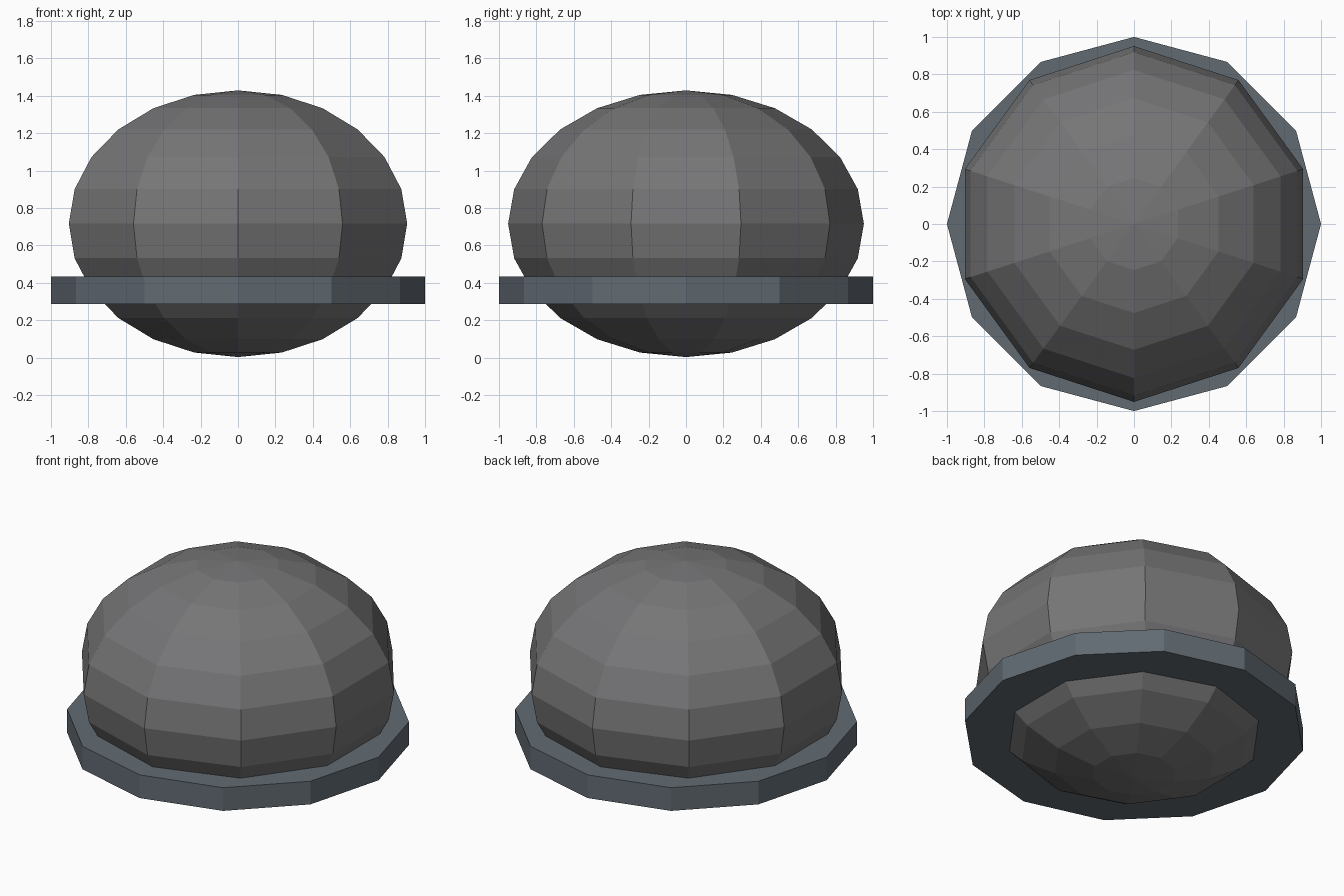
import bpy, bmesh
from math import sin, cos, pi

if "Cube" in bpy.data.objects:
    bpy.data.objects.remove(bpy.data.objects["Cube"])


def material(name, rgb):
    mat = bpy.data.materials.new(name)
    mat.diffuse_color = (*rgb, 1)
    mat.use_nodes = True
    mat.node_tree.nodes["Principled BSDF"].inputs["Base Color"].default_value = mat.diffuse_color
    return mat


def add_object(name, bm, mat):
    bmesh.ops.recalc_face_normals(bm, faces=bm.faces)
    mesh = bpy.data.meshes.new(name)
    bm.to_mesh(mesh)
    bm.free()
    mesh.materials.append(mat)
    obj = bpy.data.objects.new(name, mesh)
    bpy.context.collection.objects.link(obj)
    return obj


def lathe(name, profile, sides, mat):
    """Revolve (radius, z) points round z, with a corner on the +y axis."""
    bm = bmesh.new()
    rings = []
    for r, z in profile:
        if r < 1e-6:
            rings.append([bm.verts.new((0, 0, z))] * sides)
        else:
            rings.append([bm.verts.new((r * cos(pi / 2 + 2 * pi * i / sides),
                                        r * sin(pi / 2 + 2 * pi * i / sides), z))
                          for i in range(sides)])
    for low, high in zip(rings, rings[1:]):
        for i in range(sides):
            j = (i + 1) % sides
            corners = dict.fromkeys((low[i], low[j], high[j], high[i]))
            bm.faces.new(list(corners))
    return add_object(name, bm, mat)


dome_grey = material("dome_grey", (0.18, 0.18, 0.185))
rim_blue_grey = material("rim_blue_grey", (0.12, 0.145, 0.17))

# Squashed ten-sided dome body
radius, half_height, rows = 0.951, 0.713, 12
arc = [(radius * sin(pi * k / rows), half_height * (1 - cos(pi * k / rows)) + 0.003)
       for k in range(rows + 1)]
lathe("dome_body", arc, 10, dome_grey)

# Flat twelve-sided rim disc
lathe("rim_disc", [(0, 0.286), (1, 0.286), (1, 0.435), (0, 0.435)], 12, rim_blue_grey)
